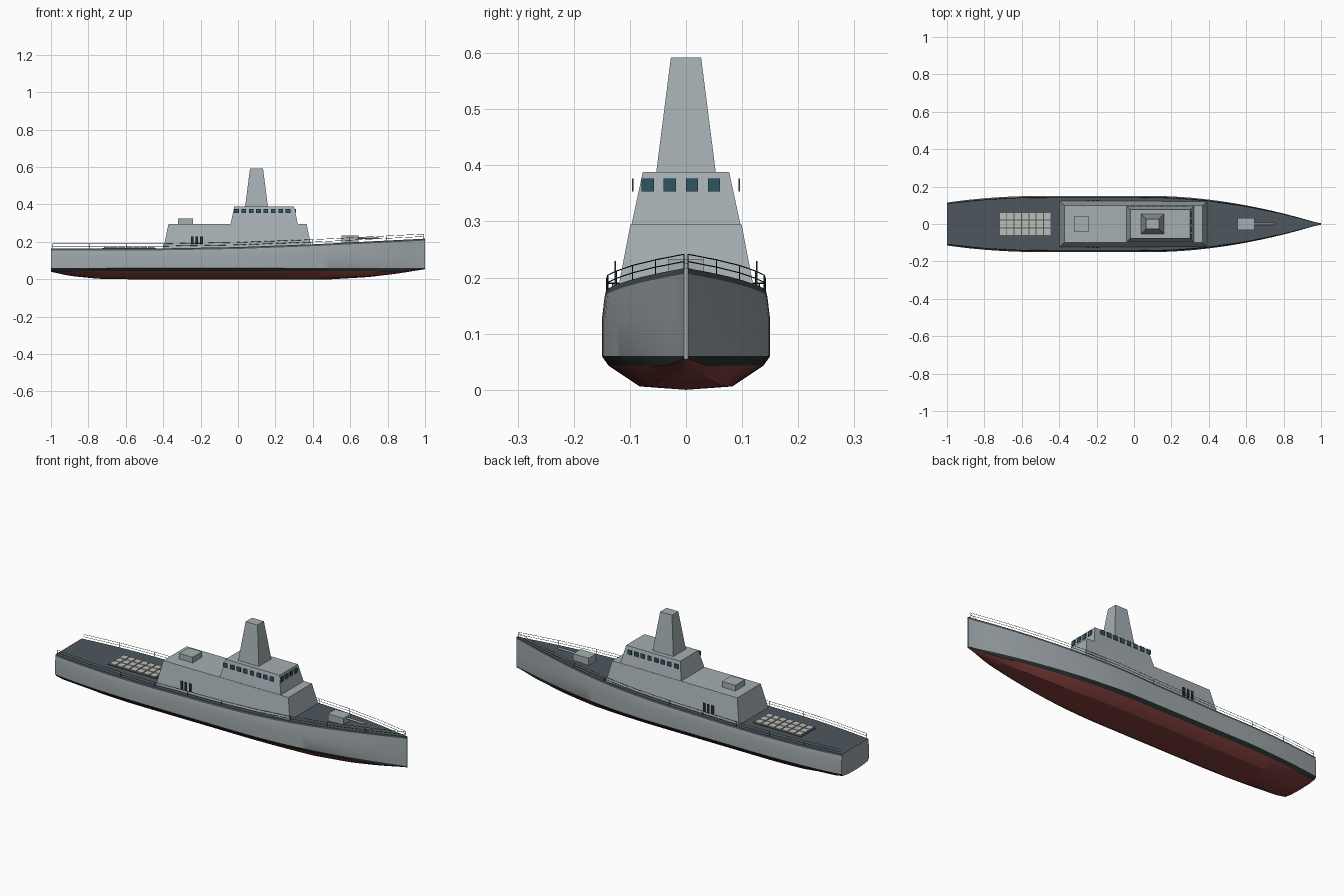
import bpy, bmesh
from mathutils import Vector

if "Cube" in bpy.data.objects:
    bpy.data.objects.remove(bpy.data.objects["Cube"])


def material(name, rgb):
    m = bpy.data.materials.new(name)
    m.diffuse_color = (*rgb, 1)
    m.use_nodes = True
    m.node_tree.nodes["Principled BSDF"].inputs["Base Color"].default_value = m.diffuse_color
    return m


GREY = material("hull_grey", (0.34, 0.38, 0.40))
UPPER = material("upper_grey", (0.38, 0.43, 0.45))
DECK = material("deck_grey", (0.075, 0.095, 0.11))
BLACK = material("waterline_black", (0.02, 0.03, 0.03))
RED = material("bottom_red", (0.22, 0.05, 0.045))
GLASS = material("glass", (0.03, 0.09, 0.12))
HATCH = material("hatch_beige", (0.50, 0.51, 0.47))


def add_object(name, bm, mats):
    bmesh.ops.recalc_face_normals(bm, faces=bm.faces)
    me = bpy.data.meshes.new(name)
    bm.to_mesh(me)
    bm.free()
    ob = bpy.data.objects.new(name, me)
    bpy.context.collection.objects.link(ob)
    for m in mats:
        me.materials.append(m)
    return ob


def frustum(bm, x0, x1, y, z0, z1, dx=0.0, dy=0.0, yc=0.0):
    """Box from x0..x1 and yc-y..yc+y whose top is inset by dx and dy."""
    rings = []
    for z, a, b in ((z0, 0, 0), (z1, dx, dy)):
        rings.append([bm.verts.new((px, yc + py, z)) for px, py in (
            (x0 + a, b - y), (x1 - a, b - y), (x1 - a, y - b), (x0 + a, y - b))])
    lo, hi = rings
    bm.faces.new(lo[::-1])
    bm.faces.new(hi)
    for i in range(4):
        j = (i + 1) % 4
        bm.faces.new((lo[i], lo[j], hi[j], hi[i]))


def block(name, mat, *args, **kw):
    bm = bmesh.new()
    frustum(bm, *args, **kw)
    return add_object(name, bm, [mat])


def interp(table, x):
    for (xa, a), (xb, b) in zip(table, table[1:]):
        if x <= xb:
            return a + (b - a) * (x - xa) / (xb - xa)
    return table[-1][1]


def half_width(x):
    if x < -0.5:
        return 0.15 - 0.035 * ((-0.5 - x) / 0.5) ** 2
    if x > 0.1:
        return max(0.004, 0.15 * (1 - ((x - 0.1) / 0.9) ** 1.85))
    return 0.15


def deck_z(x):
    return interp([(-1, 0.165), (-0.4, 0.165), (0, 0.172), (0.4, 0.187), (1, 0.217)], x)


def keel_z(x):
    return interp([(-1, 0.04), (-0.9, 0.018), (-0.75, 0.003), (-0.6, 0), (0.5, 0),
                   (0.7, 0.012), (0.85, 0.03), (1, 0.054)], x)


# Hull: lofted sections with coloured bands and a dark deck
bm = bmesh.new()
N = 48
rings = []
for i in range(N + 1):
    x = -1 + 2 * i / N
    w, d, k = half_width(x), deck_z(x), keel_z(x)
    half = [(0.55 * w, k + 0.1 * (0.06 - k)),
            (0.92 * w, max(0.043, k + 0.4 * (0.06 - k))),
            (w, 0.06), (w, 0.125), (0.968 * w, d - 0.01), (0.95 * w, d)]
    sec = [(0, k)] + half + [(-y, z) for y, z in half[::-1]]
    rings.append([bm.verts.new((x, y, z)) for y, z in sec])
bands = [2, 2, 1, 0, 0, 3, 3, 3, 0, 0, 1, 2, 2]
for a, b in zip(rings, rings[1:]):
    for j, band in enumerate(bands):
        m = (j + 1) % len(bands)
        f = bm.faces.new((a[j], a[m], b[m], b[j]))
        f.material_index = band
        f.smooth = True
bm.faces.new(rings[0])
bm.faces.new(rings[-1])
hull = add_object("hull", bm, [GREY, BLACK, RED, DECK])
bpy.context.view_layer.objects.active = hull
hull.select_set(True)
bpy.ops.object.shade_smooth_by_angle(angle=0.5)

# Superstructure, bridge, mast and equipment boxes
block("superstructure", UPPER, -0.40, 0.395, 0.125, 0.16, 0.295, dx=0.028, dy=0.026)
block("bridge", UPPER, -0.04, 0.32, 0.097, 0.295, 0.388, dx=0.02, dy=0.02)
block("mast", UPPER, 0.038, 0.16, 0.053, 0.388, 0.592, dx=0.026, dy=0.026)
block("aft_equipment_box", UPPER, -0.32, -0.24, 0.04, 0.295, 0.325)
block("gun_mount", UPPER, 0.553, 0.645, 0.032, 0.185, 0.233)

# Gun barrel
bm = bmesh.new()
bmesh.ops.create_cone(bm, cap_ends=True, segments=12, radius1=0.005, radius2=0.005, depth=0.12)
for v in bm.verts:
    v.co = Vector((v.co.z + 0.69, v.co.y, v.co.x + 0.221))
add_object("gun_barrel", bm, [UPPER])

# Bridge windows along both sides and the front
bm = bmesh.new()
for s in (-1, 1):
    for i in range(8):
        x = -0.008 + i * 0.0393
        frustum(bm, x - 0.0125, x + 0.0125, 0.001, 0.353, 0.377, yc=s * 0.095)
for i in range(4):
    frustum(bm, 0.302, 0.311, 0.011, 0.353, 0.377, yc=-0.068 + i * 0.0393)
add_object("bridge_windows", bm, [GLASS])

# Side vents
bm = bmesh.new()
for s in (-1, 1):
    for x in (-0.245, -0.22, -0.195):
        frustum(bm, x - 0.007, x + 0.007, 0.001, 0.185, 0.23, yc=s * 0.126)
add_object("side_vents", bm, [BLACK])

# Aft hatch grid on its base plate
block("hatch_base", DECK, -0.725, -0.44, 0.063, 0.16, 0.168)
bm = bmesh.new()
for i in range(7):
    for j in range(3):
        x = -0.70 + i * 0.0393
        frustum(bm, x - 0.017, x + 0.017, 0.018, 0.166, 0.173, yc=(j - 1) * 0.041)
add_object("hatch_cells", bm, [HATCH])


# Deck railings: two rails and posts per side
def rail_point(x, s, h):
    return (x, s * half_width(x) * 0.945, deck_z(x) + h)


cu = bpy.data.curves.new("railings", "CURVE")
cu.dimensions = "3D"
cu.bevel_depth = 0.001
cu.bevel_resolution = 0
xs = [-0.99 + 1.98 * i / 10 for i in range(11)]
paths = []
for s in (-1, 1):
    for h in (0.012, 0.025):
        paths.append([rail_point(x, s, h) for x in xs])
    paths += [[rail_point(x, s, 0), rail_point(x, s, 0.025)] for x in xs]
for pts in paths:
    sp = cu.splines.new("POLY")
    sp.points.add(len(pts) - 1)
    for p, co in zip(sp.points, pts):
        p.co = (*co, 1)
cu.materials.append(BLACK)
bpy.context.collection.objects.link(bpy.data.objects.new("railings", cu))
